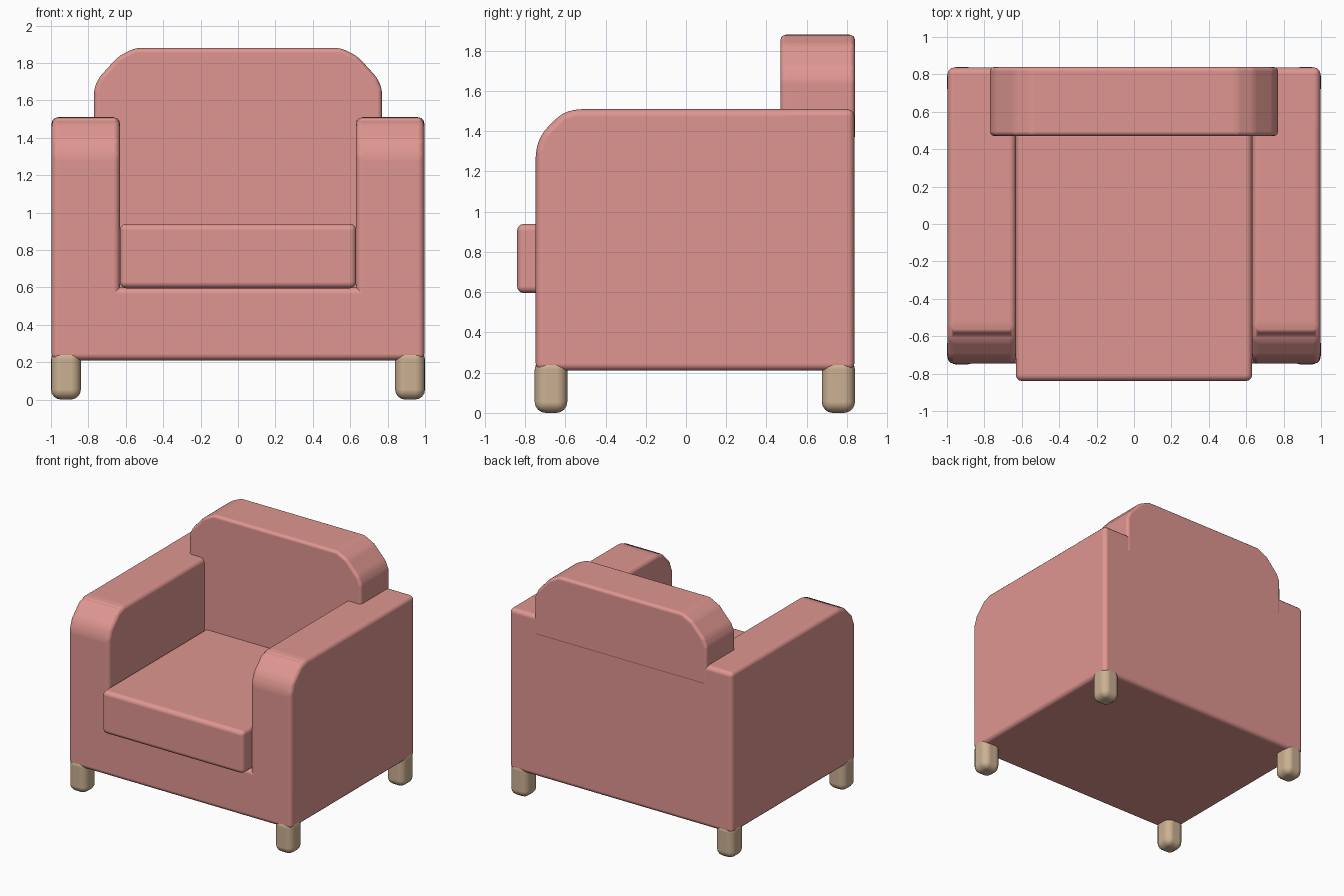
import bpy, bmesh
from mathutils import Vector

if "Cube" in bpy.data.objects:
    bpy.data.objects.remove(bpy.data.objects["Cube"])


def material(name, rgb):
    m = bpy.data.materials.new(name)
    m.diffuse_color = (*rgb, 1)
    m.use_nodes = True
    m.node_tree.nodes["Principled BSDF"].inputs["Base Color"].default_value = m.diffuse_color
    return m


PINK = material("pink fabric", (0.74, 0.305, 0.28))
WOOD = material("pale wood", (0.60, 0.44, 0.29))


def prism(name, profile, axis, a, b, mat, bevel, segments=3):
    """Extrude a closed 2D profile along an axis (x: yz profile, y: xz profile)."""
    def place(p, t):
        return Vector((t, p[0], p[1])) if axis == "x" else Vector((p[0], t, p[1]))
    bm = bmesh.new()
    face = bm.faces.new([bm.verts.new(place(p, a)) for p in profile])
    ext = bmesh.ops.extrude_face_region(bm, geom=[face])
    moved = [v for v in ext["geom"] if isinstance(v, bmesh.types.BMVert)]
    bmesh.ops.translate(bm, verts=moved, vec=place((0, 0), b - a))
    bmesh.ops.recalc_face_normals(bm, faces=bm.faces)
    for f in bm.faces:
        f.smooth = True
    mesh = bpy.data.meshes.new(name)
    bm.to_mesh(mesh)
    bm.free()
    mesh.materials.append(mat)
    ob = bpy.data.objects.new(name, mesh)
    bpy.context.collection.objects.link(ob)
    mod = ob.modifiers.new("soft edges", "BEVEL")
    mod.width = bevel
    mod.segments = segments
    mod.limit_method = "ANGLE"
    mod.angle_limit = 0.3
    mod.harden_normals = True
    return ob


def box(name, x0, x1, y0, y1, z0, z1, mat, bevel, segments=3):
    return prism(name, [(x0, z0), (x1, z0), (x1, z1), (x0, z1)], "y",
                 y0, y1, mat, bevel, segments)


W = 0.997

# Base and lower back, running the full width behind and below the arms
box("base", -W, W, -0.747, 0.837, 0.21, 0.60, PINK, 0.035)
box("lower_back", -W, W, 0.47, 0.837, 0.21, 1.51, PINK, 0.035)

# Arms with a sloped, rounded front top
arm = [(-0.747, 0.21), (0.837, 0.21), (0.837, 1.51), (-0.55, 1.51),
       (-0.62, 1.488), (-0.717, 1.39), (-0.747, 1.31)]
for side, label in ((-1, "left"), (1, "right")):
    x0, x1 = sorted((side * 0.63, side * W))
    prism(label + "_arm", arm, "x", x0, x1, PINK, 0.04)

# Seat cushion, protruding past the front
box("seat_cushion", -0.632, 0.632, -0.84, 0.50, 0.595, 0.94, PINK, 0.035)

# Upper back cushion with chamfered corners
half = [(0.77, 1.35), (0.77, 1.66), (0.745, 1.72), (0.64, 1.835), (0.55, 1.88)]
prism("upper_back", half + [(-x, z) for x, z in reversed(half)], "y",
      0.47, 0.84, PINK, 0.025)

# Rounded feet at the four corners
for sx, lx in ((-1, "left"), (1, "right")):
    x0, x1 = sorted((sx * 0.84, sx * 1.0))
    for y0, y1, ly in ((-0.752, -0.59, "front"), (0.675, 0.84, "back")):
        box(f"{ly}_{lx}_foot", x0, x1, y0, y1, 0, 0.27, WOOD, 0.055, 4)
